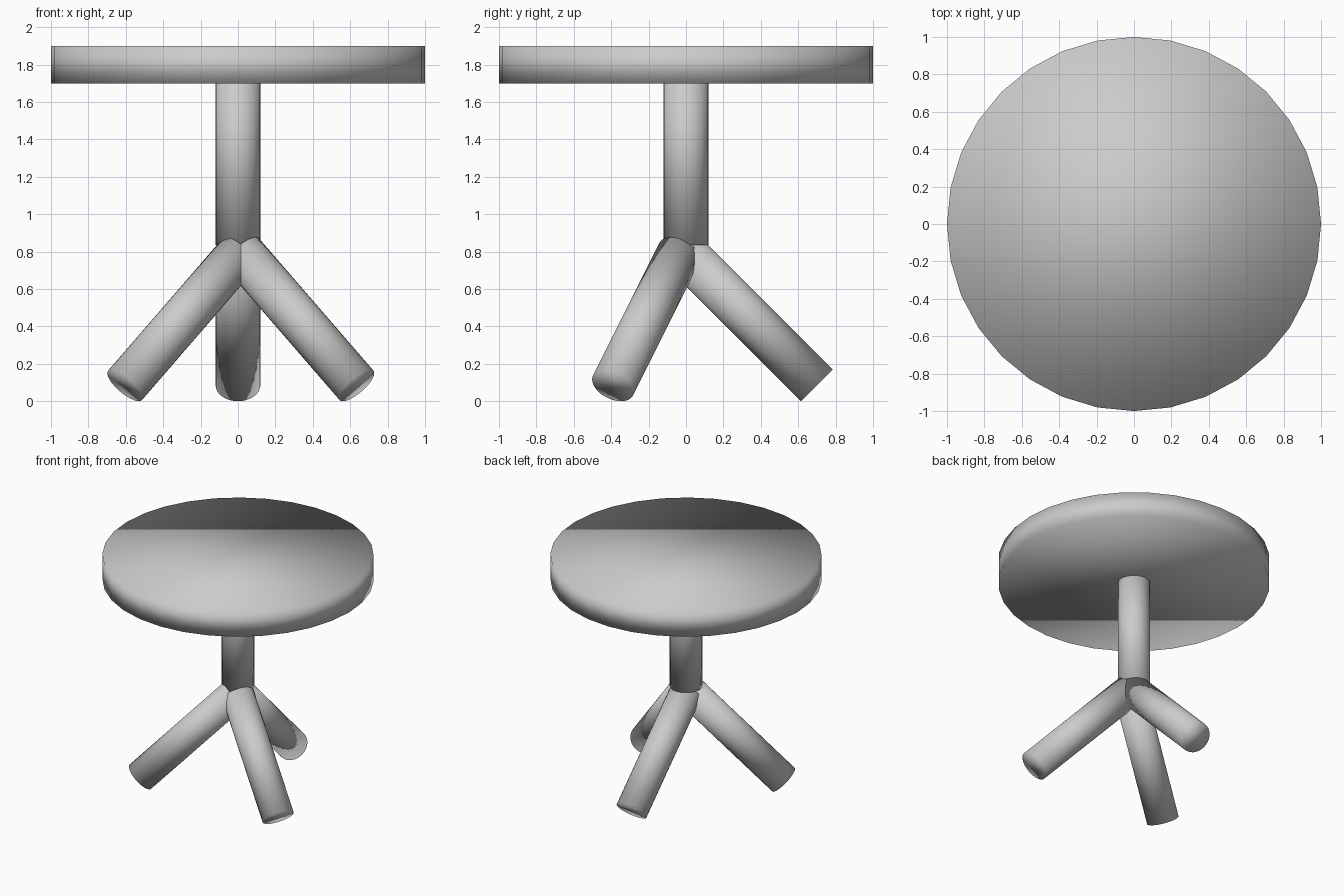
import bpy
from math import radians, cos, sin, pi
from mathutils import Vector

if "Cube" in bpy.data.objects:
    bpy.data.objects.remove(bpy.data.objects["Cube"])


def rod(name, radius, depth, location, rotation=(0, 0, 0)):
    bpy.ops.mesh.primitive_cylinder_add(vertices=32, radius=radius, depth=depth,
                                        location=location, rotation=rotation)
    obj = bpy.context.object
    obj.name = name
    bpy.ops.object.shade_smooth()
    return obj


def leg(name, foot_x, foot_y, azimuth):
    # Splayed 45 degrees outward, lower cap rim resting on the floor
    a = radians(azimuth)
    foot = Vector((foot_x, foot_y, R * sin(pi / 4)))
    up = Vector((-cos(a), -sin(a), 1)).normalized()
    rod(name, R, 1.0, foot + up * 0.5, (0, radians(-45), a))


R = 0.12

# Round top and central post
rod("table_top", 1.0, 0.2, (0, 0, 1.8))
rod("post", R, 1.0, (0, 0, 1.335))

# Three splayed legs
leg("back_leg", 0.0, 0.70, 90)
leg("front_right_leg", 0.634, -0.39, -30)
leg("front_left_leg", -0.604, -0.39, -150)
